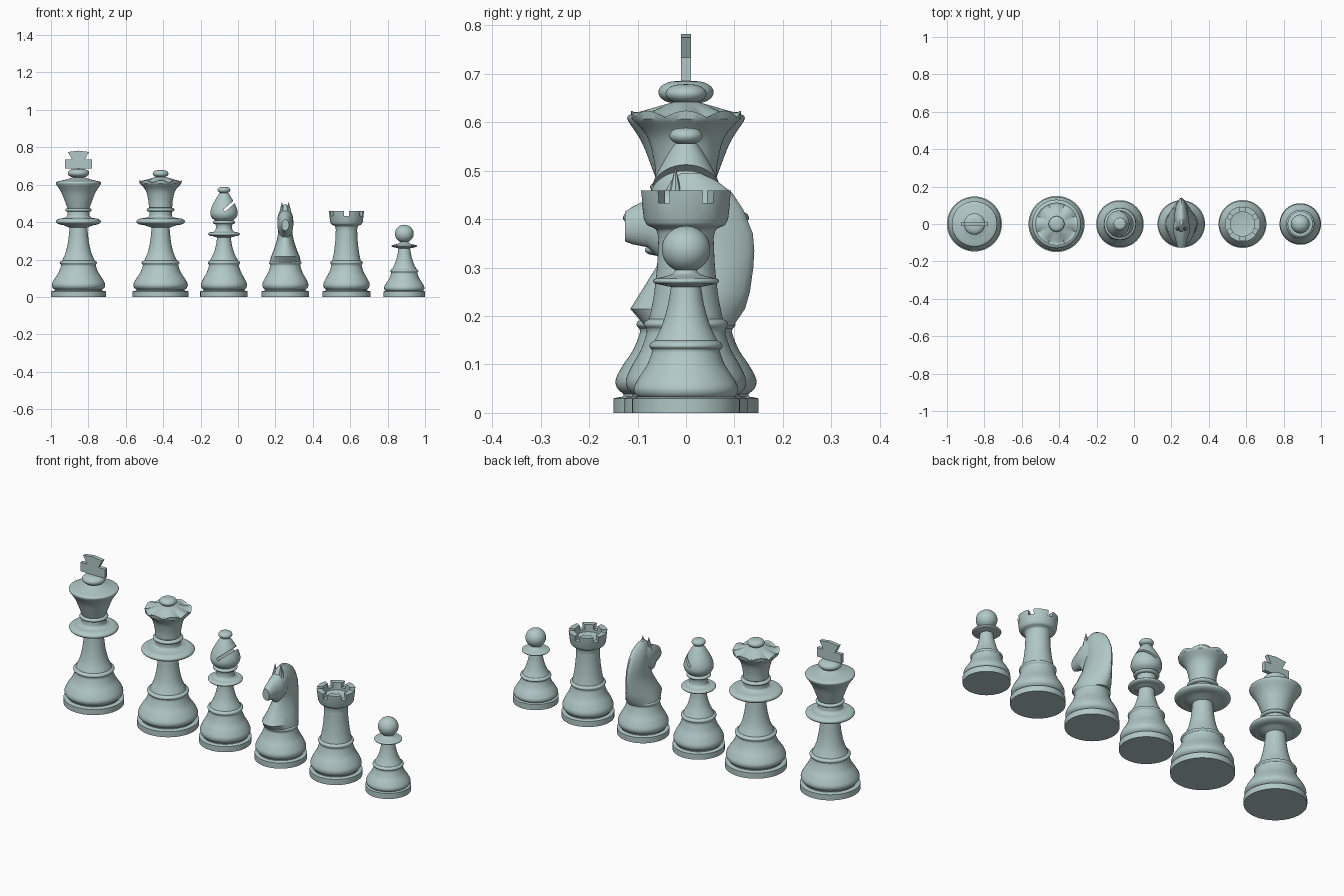
import bpy, bmesh, math
from mathutils import Matrix, Vector

old = bpy.data.objects.get("Cube")
if old:
    bpy.data.objects.remove(old, do_unlink=True)

mat = bpy.data.materials.new("pale sea green")
mat.use_nodes = True
colour = (0.44, 0.58, 0.57, 1)
mat.diffuse_color = colour
mat.node_tree.nodes["Principled BSDF"].inputs["Base Color"].default_value = colour


def finish(bm, name, x=0, smooth=True):
    """Turn a bmesh into a named object standing at x."""
    bmesh.ops.remove_doubles(bm, verts=bm.verts, dist=0.0002)
    bmesh.ops.recalc_face_normals(bm, faces=bm.faces)
    mesh = bpy.data.meshes.new(name)
    bm.to_mesh(mesh)
    bm.free()
    mesh.materials.append(mat)
    obj = bpy.data.objects.new(name, mesh)
    obj.location.x = x
    bpy.context.collection.objects.link(obj)
    if smooth:
        shade(obj)
    return obj


def shade(obj):
    bpy.ops.object.select_all(action='DESELECT')
    obj.select_set(True)
    bpy.context.view_layer.objects.active = obj
    bpy.ops.object.shade_smooth_by_angle(angle=math.radians(35))


def spline(points, steps=5):
    """Smooth curve through the points; two points stay a straight line."""
    pts = [Vector(p) for p in points]
    if len(pts) < 3:
        return pts
    ext = [2 * pts[0] - pts[1]] + pts + [2 * pts[-1] - pts[-2]]
    out = []
    for a, b, c, d in zip(ext, ext[1:], ext[2:], ext[3:]):
        for i in range(steps):
            t = i / steps
            out.append(b + (c - a) * t / 2 + (2 * a - 5 * b + 4 * c - d) * t * t / 2
                       + (3 * b - a - 3 * c + d) * t ** 3 / 2)
    return out + [pts[-1]]


def bead(r, z, wide, high, n=12):
    """Rounded ring bulging from radius r to r + wide."""
    angles = [math.pi * (i / n - 0.5) for i in range(n + 1)]
    return [(r + wide * math.cos(a), z + high * math.sin(a)) for a in angles]


def foot(r, h):
    """Base plate, rounded belly and shoulder ridge, shared by all pieces."""
    belly = [(.86, .21), (.95, .28), (.965, .38), (.87, .53), (.73, .7), (.64, .88), (.64, .94)]
    return [[(0, 0), (r, 0)], [(r, 0), (r, .03)], [(r, .03), (r * .86, .034)],
            [(a * r, b * h) for a, b in belly],
            [(r * .64, h * .94), (r * .68, h * .98), (r * .66, h + .004), (r * .59, h + .009)]]


def lathe(name, x, segments, smooth=True, sides=64):
    path = [p for s in segments for p in spline(s)]
    bm = bmesh.new()
    verts = [bm.verts.new((p[0], 0, p[1])) for p in path]
    edges = [bm.edges.new(pair) for pair in zip(verts, verts[1:])]
    bmesh.ops.spin(bm, geom=verts + edges, cent=(0, 0, 0), axis=(0, 0, 1),
                   angle=math.tau, steps=sides)
    return finish(bm, name, x, smooth)


def boxes(name, items):
    """One object of boxes, each given as (size, placement matrix)."""
    bm = bmesh.new()
    for size, place in items:
        bmesh.ops.create_cube(bm, size=1, matrix=place @ Matrix.Diagonal((*size, 1)))
    return finish(bm, name, 0, False)


def carve(obj, cutter):
    mod = obj.modifiers.new("carve", 'BOOLEAN')
    mod.operation = 'DIFFERENCE'
    mod.solver = 'EXACT'
    mod.object = cutter
    bpy.context.view_layer.objects.active = obj
    bpy.ops.object.modifier_apply(modifier=mod.name)
    bpy.data.objects.remove(cutter, do_unlink=True)
    shade(obj)


def loft(name, x, rings):
    bm = bmesh.new()
    loops = [[bm.verts.new(p) for p in ring] for ring in rings]
    for a, b in zip(loops, loops[1:]):
        for i in range(len(a)):
            j = (i + 1) % len(a)
            bm.faces.new((a[i], a[j], b[j], b[i]))
    bm.faces.new(loops[0])
    bm.faces.new(loops[-1])
    return finish(bm, name, x)


# King
king_x = -.853
lathe("king_body", king_x, foot(.147, .185) + [
    [(.087, .194), (.068, .24), (.055, .3), (.047, .37)],
    [(.047, .37), (.07, .38)],
    bead(.08, .403, .04, .018),
    [(.08, .421), (.062, .43), (.058, .455)],
    bead(.058, .465, .012, .009),
    [(.06, .478), (.072, .51), (.092, .56), (.12, .603)],
    [(.12, .603), (.121, .611), (.112, .617), (.07, .627), (.035, .638)],
    bead(.02, .662, .037, .023), [(.02, .685), (0, .686)]])

# King's finial: mirrored flat outline, given thickness
half = [(.04, .67), (.028, .686), (.072, .686), (.072, .734), (.034, .734), (.056, .775), (0, .782)]
outline = half + [(-a, b) for a, b in reversed(half[:-1])]
bm = bmesh.new()
face = bm.faces.new([bm.verts.new((a, -.01, b)) for a, b in outline])
back = bmesh.ops.extrude_face_region(bm, geom=[face])["geom"]
bmesh.ops.translate(bm, vec=(0, .02, 0), verts=[v for v in back if isinstance(v, bmesh.types.BMVert)])
finish(bm, "king_cross", king_x, False)

# Queen, with a scalloped crown
queen = lathe("queen_body", -.414, foot(.15, .185) + [
    [(.088, .194), (.068, .24), (.055, .3), (.048, .37)],
    [(.048, .37), (.075, .38)],
    bead(.09, .403, .04, .018),
    [(.09, .421), (.063, .43), (.06, .455)],
    bead(.06, .466, .014, .01),
    [(.062, .478), (.066, .52), (.08, .57), (.112, .607)],
    [(.112, .607), (.114, .624)],
    [(.114, .624), (.1, .621), (.06, .632), (.025, .642)],
    bead(.012, .659, .03, .019), [(.012, .678), (0, .679)]], smooth=False)
for v in queen.data.vertices:
    reach = math.hypot(v.co.x, v.co.y)
    if v.co.z > .615 and reach > .045:
        wave = abs(math.cos(4 * math.atan2(v.co.y, v.co.x)))
        v.co.z -= .014 * (1 - wave) * (reach - .045) / .07
shade(queen)

# Bishop, with a slanted slot in the head
bishop_x = -.075
bishop = lathe("bishop_body", bishop_x, foot(.127, .185) + [
    [(.075, .194), (.055, .235), (.042, .28), (.037, .318)],
    [(.037, .318), (.055, .323)],
    bead(.06, .336, .025, .011),
    [(.06, .347), (.047, .355), (.043, .375), (.046, .39)],
    bead(.046, .399, .014, .009),
    [(.048, .408), (.066, .425), (.073, .45), (.064, .485), (.04, .53), (.023, .556)],
    bead(.012, .572, .022, .016), [(.012, .588), (0, .589)]])
slot = Matrix.Translation((bishop_x + .04, 0, .495)) @ Matrix.Rotation(math.radians(-40), 4, 'Y')
carve(bishop, boxes("slot_cutter", [((.1, .2, .014), slot)]))

# Knight: turned foot, lofted neck with a sharp mane, lofted head, ears
knight_x = .253
lathe("knight_foot", knight_x, foot(.127, .185) + [[(.075, .194), (0, .2)]])
around = [math.tau * i / 24 for i in range(24)]


def neck_ring(z, front, rear, wide):
    ring = []
    for a in around:
        s = math.sin(a)
        pinch = 1 - .35 * s * s if s > 0 else 1
        ring.append((wide * math.cos(a) * pinch, (front + rear) / 2 + (rear - front) / 2 * s, z))
    return ring


neck = [(.18, -.085, .098, .084), (.215, -.115, .122, .077), (.25, -.093, .132, .062),
        (.3, -.062, .139, .046), (.335, -.05, .141, .039), (.37, -.05, .138, .038),
        (.42, -.05, .118, .038), (.455, -.045, .095, .03), (.48, -.03, .062, .02),
        (.495, -.01, .03, .008)]
loft("knight_neck", knight_x, [neck_ring(*p) for p in neck])

head = [(.06, .38, .46, .02), (0, .33, .477, .043), (-.05, .315, .457, .043),
        (-.08, .342, .441, .032), (-.11, .348, .426, .026), (-.126, .354, .415, .019)]
loft("knight_head", knight_x, [
    [(wide * math.cos(a), y, (low + top) / 2 + (top - low) / 2 * math.sin(a)) for a in around]
    for y, low, top, wide in head])

for side, label in ((1, "left"), (-1, "right")):
    bm = bmesh.new()
    bmesh.ops.create_cone(bm, cap_ends=True, segments=8, radius1=.017, radius2=0, depth=.07,
                          matrix=Matrix.Translation((side * .018, -.022, .474)))
    finish(bm, label + "_knight_ear", knight_x)

# Rook, with six notches cut in the hollow top
rook_x = .58
rook = lathe("rook_body", rook_x, foot(.128, .185) + [
    [(.076, .194), (.067, .24), (.06, .3), (.057, .36)],
    [(.057, .36), (.062, .378), (.08, .388), (.087, .4)],
    [(.087, .4), (.094, .459)], [(.094, .459), (.065, .459)],
    [(.065, .459), (.065, .42)], [(.065, .42), (0, .41)]])
notches = []
for i in range(6):
    turn = Matrix.Rotation(math.radians(30 + 60 * i), 4, 'Z')
    notches.append(((.06, .026, .06),
                    Matrix.Translation((rook_x, 0, 0)) @ turn @ Matrix.Translation((.085, 0, .463))))
carve(rook, boxes("notch_cutter", notches))

# Pawn
lathe("pawn_body", .889, foot(.111, .14) + [
    [(.065, .149), (.05, .18), (.038, .22), (.031, .26)],
    [(.031, .26), (.05, .264)],
    bead(.058, .272, .01, .006),
    [(.058, .278), (.03, .286), (.022, .295)],
    bead(0, .338, .05, .048, 24)])
